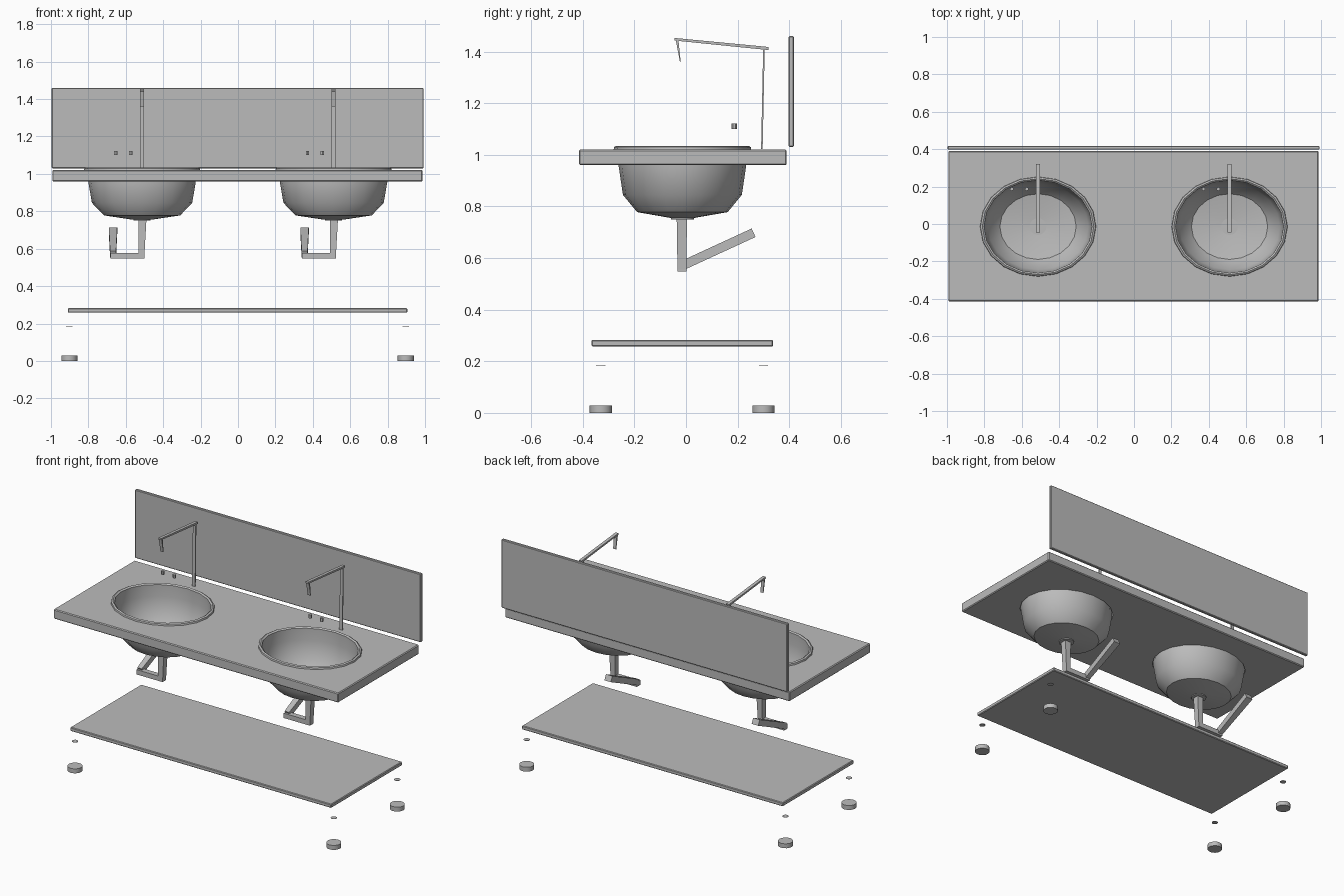
import bpy, bmesh, math
from mathutils import Vector, Matrix

if "Cube" in bpy.data.objects:
    bpy.data.objects.remove(bpy.data.objects["Cube"])

grey = bpy.data.materials.new("light_grey")
grey.diffuse_color = (0.5, 0.5, 0.5, 1)
grey.use_nodes = True
grey.node_tree.nodes["Principled BSDF"].inputs["Base Color"].default_value = grey.diffuse_color


def finish(name, bm, smooth=None):
    bmesh.ops.recalc_face_normals(bm, faces=bm.faces)
    me = bpy.data.meshes.new(name)
    bm.to_mesh(me)
    bm.free()
    ob = bpy.data.objects.new(name, me)
    bpy.context.collection.objects.link(ob)
    me.materials.append(grey)
    if smooth:
        bpy.context.view_layer.objects.active = ob
        ob.select_set(True)
        bpy.ops.object.shade_smooth_by_angle(angle=math.radians(smooth))
        ob.select_set(False)
    return ob


def slab(name, x0, x1, y0, y1, z0, z1, bevel=0.0):
    bm = bmesh.new()
    bmesh.ops.create_cube(bm, size=1)
    for v in bm.verts:
        v.co = ((x0 + x1) / 2 + v.co.x * (x1 - x0),
                (y0 + y1) / 2 + v.co.y * (y1 - y0),
                (z0 + z1) / 2 + v.co.z * (z1 - z0))
    if bevel:
        bmesh.ops.bevel(bm, geom=bm.edges[:], offset=bevel, segments=1, affect='EDGES')
    return finish(name, bm)


def disc(name, x, y, z0, z1, r, sides=16):
    bm = bmesh.new()
    bmesh.ops.create_cone(bm, cap_ends=True, segments=sides, radius1=r, radius2=r,
                          depth=z1 - z0, matrix=Matrix.Translation((x, y, (z0 + z1) / 2)))
    return finish(name, bm, 40)


def bar(name, p, q, w0, w1, t0, t1, side=Vector((1, 0, 0))):
    """Tapered rectangular bar from p to q; w runs along side, t across it."""
    p, q = Vector(p), Vector(q)
    across = (q - p).cross(side).normalized()
    bm = bmesh.new()
    rings = []
    for c, w, t in ((p, w0, t0), (q, w1, t1)):
        rings.append([bm.verts.new(c + side * w / 2 * a + across * t / 2 * b)
                      for a, b in ((-1, -1), (1, -1), (1, 1), (-1, 1))])
    for r in rings:
        bm.faces.new(r)
    for i in range(4):
        j = (i + 1) % 4
        bm.faces.new((rings[0][i], rings[0][j], rings[1][j], rings[1][i]))
    return finish(name, bm)


SINK_Y, RATIO, SIDES = -0.014, 0.86, 20


def revolve(name, cx, profile, smooth):
    """Oval lathe of (radius, height) points."""
    bm = bmesh.new()
    rings = []
    for r, z in profile:
        rings.append([bm.verts.new((cx + r * math.cos(2 * math.pi * i / SIDES),
                                    SINK_Y + RATIO * r * math.sin(2 * math.pi * i / SIDES), z))
                      for i in range(SIDES)])
    for a, b in zip(rings, rings[1:]):
        for i in range(SIDES):
            j = (i + 1) % SIDES
            bm.faces.new((a[i], a[j], b[j], b[i]))
    bm.faces.new(rings[-1])
    return bm


# Counter, backsplash and lower shelf
counter = slab("counter", -0.993, 0.987, -0.415, 0.39, 0.96, 1.02, 0.005)
slab("backsplash", -0.997, 0.992, 0.398, 0.418, 1.03, 1.46, 0.004)
slab("shelf", -0.91, 0.905, -0.367, 0.338, 0.258, 0.282, 0.004)

# Feet with the small fixing plates above them
for x in (-0.902, 0.897):
    for y in (-0.33, 0.3):
        disc("foot", x, y, 0.0, 0.028, 0.043)
        disc("fixing_plate", x, y, 0.181, 0.183, 0.018)

for cx in (-0.513, 0.511):
    # Oval opening in the counter
    bm = revolve("basin_cutter", cx, [(0.292, 1.1), (0.292, 0.9)], None)
    bmesh.ops.holes_fill(bm, edges=bm.edges)
    cutter = finish("basin_cutter", bm)
    cutter.hide_render = True
    cutter.hide_set(True)
    mod = counter.modifiers.new("basin_opening", 'BOOLEAN')
    mod.operation = 'DIFFERENCE'
    mod.solver = 'EXACT'
    mod.object = cutter

    # Basin with raised rim, open at the top
    bm = revolve("basin", cx, [(0.31, 1.02), (0.308, 1.03), (0.298, 1.035), (0.288, 1.028),
                               (0.287, 0.955), (0.268, 0.845), (0.204, 0.778), (0.05, 0.755)], None)
    finish("basin", bm, 35)
    disc("drain", cx, SINK_Y, 0.75, 0.76, 0.045)

    # Tap: upright, sloping arm and spout
    bar("tap_post", (cx, 0.294, 1.022), (cx, 0.302, 1.41), 0.022, 0.02, 0.006, 0.006)
    bar("tap_arm", (cx, 0.32, 1.412), (cx, -0.045, 1.448), 0.02, 0.02, 0.012, 0.01)
    bar("tap_spout", (cx, -0.034, 1.442), (cx, -0.022, 1.36), 0.02, 0.02, 0.01, 0.003)
    for dx in (-0.14, -0.06):
        disc("tap_handle", cx + dx, 0.187, 1.1, 1.122, 0.01, 6)

    # Waste pipe: down, sideways, then up towards the wall
    bar("pipe_drop", (cx + 0.002, -0.016, 0.75), (cx - 0.003, -0.016, 0.555), 0.042, 0.03, 0.04, 0.034)
    bar("pipe_cross", (cx + 0.012, -0.016, 0.562), (cx - 0.17, -0.016, 0.562),
        0.034, 0.034, 0.03, 0.03, Vector((0, 1, 0)))
    bar("pipe_rise", (cx - 0.155, -0.016, 0.57), (cx - 0.155, 0.262, 0.698), 0.032, 0.045, 0.036, 0.036)
